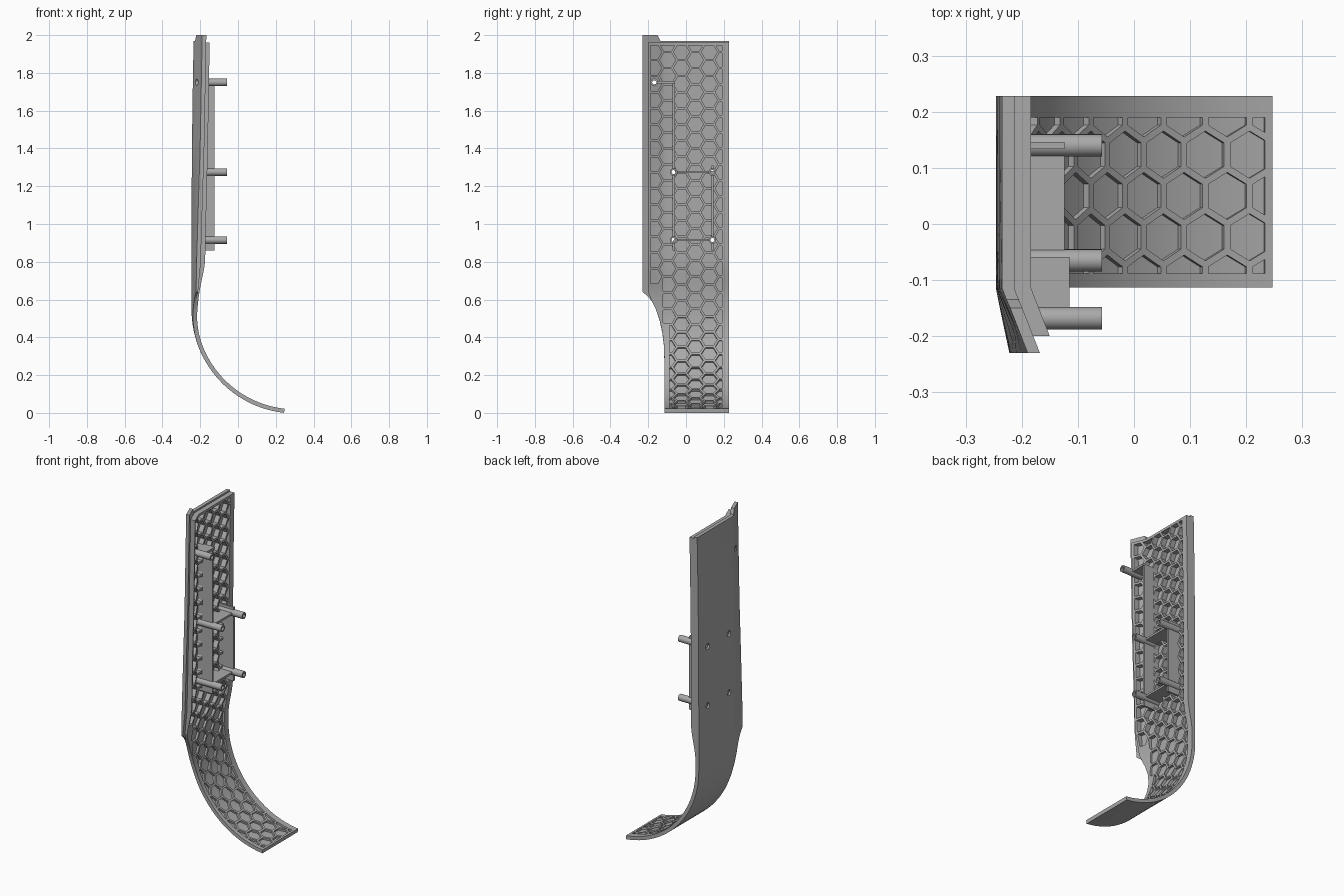
import bpy, bmesh, math
from mathutils import Vector

if "Cube" in bpy.data.objects:
    bpy.data.objects.remove(bpy.data.objects["Cube"])

grey = bpy.data.materials.new("plain grey")
grey.use_nodes = True
COLOUR = (0.4, 0.4, 0.4, 1)
grey.diffuse_color = COLOUR
grey.node_tree.nodes["Principled BSDF"].inputs["Base Color"].default_value = COLOUR

# Panel dimensions
OUTER_X = -0.246
BEND_Z, RADIUS = 0.547, 0.55
SWEEP = math.acos(1 - 0.49 / RADIUS)
TIP = BEND_Z - RADIUS * SWEEP
FOLD = -0.115
BACK = 0.228
PITCH = 0.085
BOSSES = [(-0.168, 1.75)] + [(y, z) for y in (-0.065, 0.14) for z in (0.915, 1.275)]


def ramp(value, low, high):
    t = min(max((value - low) / (high - low), 0), 1)
    return t * t * (3 - 2 * t)


def bend(co):
    """Turn flat coordinates (y, length along panel, depth) into the bent shell."""
    y, v, w = co
    depth = w * (0.022 + 0.03 * ramp(v, 0.6, 0.82))
    angle = max(0, (BEND_Z - v) / RADIUS)
    x = OUTER_X + RADIUS * (1 - math.cos(angle)) + depth * math.cos(angle)
    z = max(v, BEND_Z) - RADIUS * math.sin(angle) + depth * math.sin(angle)
    x += 0.011 * max(0, (v - 0.9) / 1.07) ** 2
    x += max(0, FOLD - y) * (0.2 + 0.19 * ramp(v, 0.5, 1.6))
    return Vector((x, y, z))


def add_object(name, bm):
    bmesh.ops.recalc_face_normals(bm, faces=bm.faces)
    mesh = bpy.data.meshes.new(name)
    bm.to_mesh(mesh)
    bm.free()
    mesh.materials.append(grey)
    obj = bpy.data.objects.new(name, mesh)
    bpy.context.collection.objects.link(obj)
    return obj


def prism(bm, outline, low, high):
    bottom = [bm.verts.new((y, v, low)) for y, v in outline]
    top = [bm.verts.new((y, v, high)) for y, v in outline]
    bm.faces.new(bottom[::-1])
    bm.faces.new(top)
    n = len(outline)
    for i in range(n):
        j = (i + 1) % n
        bm.faces.new((bottom[i], bottom[j], top[j], top[i]))


def circle(y, v, r, n=20, turn=0.0):
    return [(y + r * math.cos(turn + math.tau * i / n),
             v + r * math.sin(turn + math.tau * i / n)) for i in range(n)]


def clip(poly, axis, limit, sign):
    """Keep the part of a polygon on one side of an axis-aligned line."""
    out = []
    for a, b in zip(poly, poly[1:] + poly[:1]):
        da, db = sign * (a[axis] - limit), sign * (b[axis] - limit)
        if da >= 0:
            out.append(a)
        if da * db < 0:
            t = da / (da - db)
            out.append(tuple(a[k] + t * (b[k] - a[k]) for k in (0, 1)))
    return out


def shade(obj):
    bpy.ops.object.select_all(action='DESELECT')
    obj.select_set(True)
    bpy.context.view_layer.objects.active = obj
    bpy.ops.object.shade_smooth_by_angle(angle=math.radians(25))


def shell_part(name, outline, low, high, holes):
    """Flat slab with holes, cut into strips and bent to shape."""
    bm = bmesh.new()
    prism(bm, outline, low, high)
    slab = add_object(name, bm)
    bm = bmesh.new()
    for hole in holes:
        prism(bm, hole, low - 0.5, high + 0.5)
    cutter = add_object(name + "_cutter", bm)
    cutter.hide_render = True
    mod = slab.modifiers.new("holes", 'BOOLEAN')
    mod.operation, mod.solver, mod.object = 'DIFFERENCE', 'EXACT', cutter
    graph = bpy.context.evaluated_depsgraph_get()
    bm = bmesh.new()
    bm.from_mesh(slab.evaluated_get(graph).to_mesh())
    slab.modifiers.clear()
    bpy.data.objects.remove(cutter)

    bmesh.ops.triangulate(bm, faces=bm.faces)
    cuts = [((0, TIP + i * 0.03, 0), (0, 1, 0)) for i in range(1, 37)]
    cuts += [((0, v, 0), (0, 1, 0)) for v in (1.1, 1.4, 1.7)]
    cuts.append(((FOLD, 0, 0), (1, 0, 0)))
    for point, normal in cuts:
        bmesh.ops.bisect_plane(bm, geom=bm.verts[:] + bm.edges[:] + bm.faces[:],
                               plane_co=point, plane_no=normal, dist=1e-5)
    for vert in bm.verts:
        vert.co = bend(vert.co)
    bmesh.ops.recalc_face_normals(bm, faces=bm.faces)
    bm.to_mesh(slab.data)
    bm.free()
    shade(slab)


# Outer skin with a thin front lip and raised top corner
skin_outline = [(-0.113, TIP), (BACK, TIP), (BACK, 1.97), (-0.135, 1.97), (-0.15, 2.0),
                (-0.23, 2.0), (-0.23, 0.64), (-0.205, 0.62), (-0.18, 0.59), (-0.16, 0.55),
                (-0.14, 0.49), (-0.125, 0.42), (-0.117, 0.35), (-0.113, 0.2)]
shell_part("outer_skin", skin_outline, 0, 0.42,
           [circle(y, z, 0.017) for y, z in BOSSES])

# Honeycomb pockets clipped to the framed field
pockets = []
for column in range(-4, 4):
    y = 0.05 + column * PITCH * 0.866
    for row in range(28):
        v = TIP + (row + 0.5 * (column % 2)) * PITCH
        front = -0.088 if v < 0.5 else -0.125 if v < 0.68 else -0.187
        cell = circle(y, v, 0.042, 6)
        for axis, limit, sign in ((0, front, 1), (0, 0.19, -1),
                                  (1, TIP + 0.014, 1), (1, 1.945, -1)):
            cell = clip(cell, axis, limit, sign)
        if front == -0.187 and v < 0.74:
            cell = clip(cell, 1, 0.67, 1) if y < -0.13 else cell
        if len(cell) > 2:
            size = [max(p[k] for p in cell) - min(p[k] for p in cell) for k in (0, 1)]
            if min(size) > 0.006:
                pockets.append(cell)

rib_outline = [(max(y, -0.2), min(v, 1.96)) for y, v in skin_outline]
rib_outline = [p for i, p in enumerate(rib_outline) if p not in rib_outline[:i]]
rib_outline = [p for p in rib_outline if p not in ((-0.135, 1.96), (-0.15, 1.96), (-0.2, 0.62))]
shell_part("honeycomb_ribs", rib_outline, 0.4, 1, pockets)


# Hollow screw bosses standing out from the inner side
def boss(name, y, z, start, end, outer=0.02, inner=0.011, n=24):
    bm = bmesh.new()
    rings = []
    for x, r in ((start, outer), (end, outer), (end, inner), (start, inner)):
        rings.append([bm.verts.new((x, b, c)) for b, c in circle(y, z, r, n)])
    for k in range(4):
        a, b = rings[k], rings[(k + 1) % 4]
        for i in range(n):
            j = (i + 1) % n
            bm.faces.new((a[i], a[j], b[j], b[i]))
    shade(add_object(name, bm))


for i, (y, z) in enumerate(BOSSES):
    boss("screw_boss_%d" % (i + 1), y, z, bend((y, z, 0.2)).x, -0.057)


# Thin support walls linking the bosses
def wall(name, y0, y1, z0, z1, x1=-0.124, x0=-0.228):
    bm = bmesh.new()
    bmesh.ops.create_cube(bm, size=1)
    for vert in bm.verts:
        vert.co = ((x0 + x1) / 2 + vert.co.x * (x1 - x0),
                   (y0 + y1) / 2 + vert.co.y * (y1 - y0),
                   (z0 + z1) / 2 + vert.co.z * (z1 - z0))
    add_object(name, bm)


HALF = 0.006
for name, y, runs in (("front_wall", -0.065, ((0.86, 0.897), (0.933, 1.257), (1.293, 1.75))),
                      ("back_wall", 0.14, ((0.86, 0.897), (0.933, 1.257), (1.293, 1.31)))):
    for i, (low, high) in enumerate(runs):
        wall("%s_%d" % (name, i + 1), y - HALF, y + HALF, low, high)
for name, z in (("lower_cross_wall", 0.915), ("upper_cross_wall", 1.275)):
    wall(name, -0.047, 0.122, z - HALF, z + HALF)
wall("top_cross_wall", -0.15, -0.059, 1.75 - HALF, 1.75 + HALF, -0.115, -0.215)
